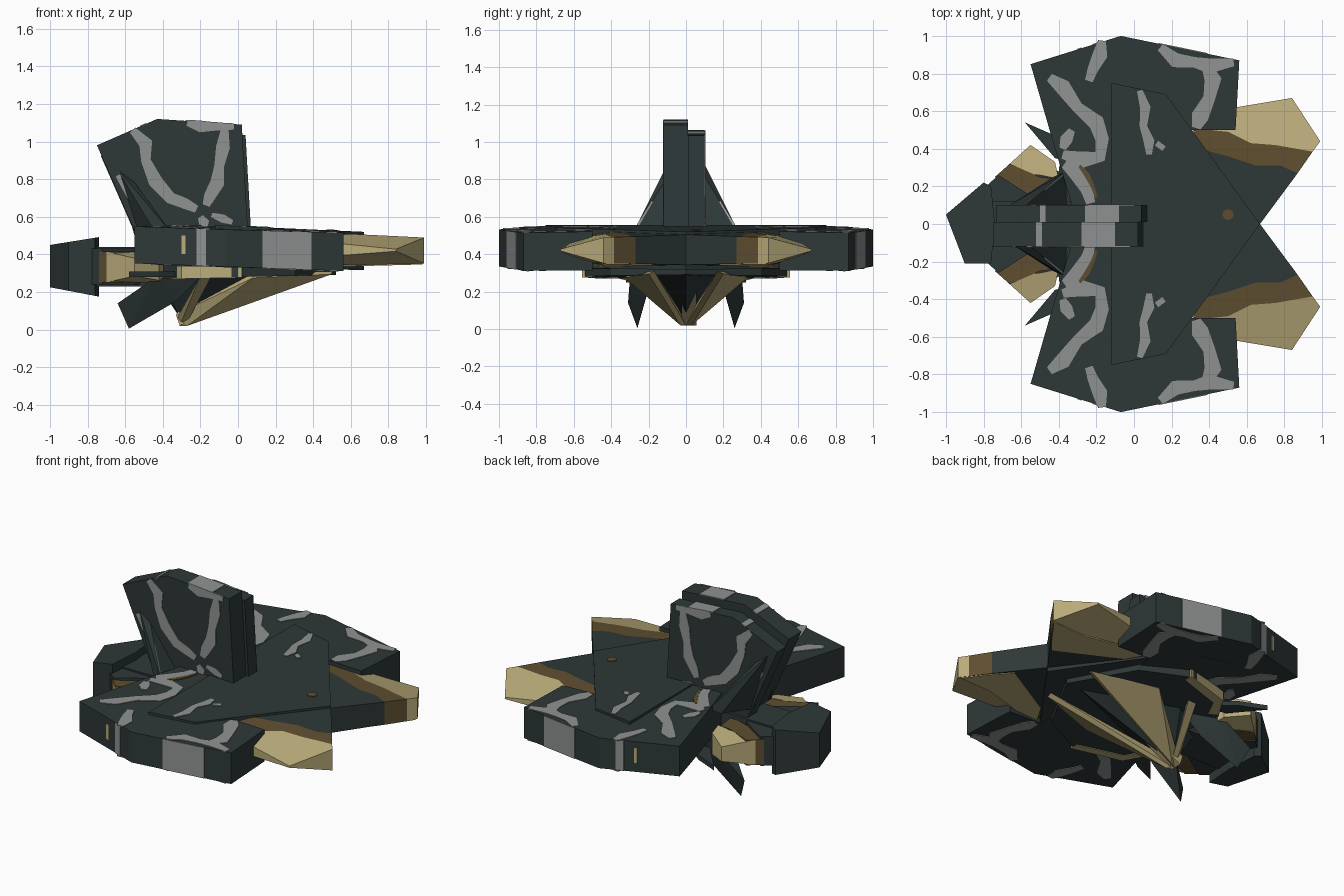
import bpy, bmesh, math
from mathutils import Vector

if "Cube" in bpy.data.objects:
    bpy.data.objects.remove(bpy.data.objects["Cube"])


def mat(name, r, g, b):
    m = bpy.data.materials.new(name)
    m.diffuse_color = (r, g, b, 1)
    m.use_nodes = True
    m.node_tree.nodes["Principled BSDF"].inputs["Base Color"].default_value = m.diffuse_color
    return m


SLATE = mat("dark_slate", 0.027, 0.039, 0.039)
GREY = mat("camo_grey", 0.28, 0.29, 0.29)
TAN = mat("tan", 0.49, 0.41, 0.195)
BROWN = mat("brown", 0.115, 0.077, 0.03)


def finish(name, bm, m):
    bmesh.ops.recalc_face_normals(bm, faces=bm.faces[:])
    me = bpy.data.meshes.new(name)
    bm.to_mesh(me)
    bm.free()
    me.materials.append(m)
    ob = bpy.data.objects.new(name, me)
    bpy.context.collection.objects.link(ob)
    return ob


def prism(name, pts, f0, f1, m):
    """Solid between two mapped copies of a 2D outline."""
    bm = bmesh.new()
    a = [bm.verts.new(f0(*p)) for p in pts]
    b = [bm.verts.new(f1(*p)) for p in pts]
    bm.faces.new(a[::-1])
    bm.faces.new(b)
    for i in range(len(pts)):
        j = (i + 1) % len(pts)
        bm.faces.new((a[i], a[j], b[j], b[i]))
    return finish(name, bm, m)


def hull(name, pts, m):
    bm = bmesh.new()
    for p in pts:
        bm.verts.new(p)
    r = bmesh.ops.convex_hull(bm, input=bm.verts[:])
    junk = {v for v in r["geom_interior"] if isinstance(v, bmesh.types.BMVert)}
    bmesh.ops.delete(bm, geom=list(junk), context="VERTS")
    return finish(name, bm, m)


def ribbon(pts, width):
    """Outline of a wavering stripe along a 2D path."""
    v = [Vector(p) for p in pts]
    left, right = [], []
    for i, p in enumerate(v):
        d = (v[min(i + 1, len(v) - 1)] - v[max(i - 1, 0)]).normalized()
        w = width * (0.3 if i in (0, len(v) - 1) else 0.5 + 0.1 * math.sin(i * 2.4))
        n = Vector((-d.y, d.x)) * w
        left.append(tuple(p + n))
        right.append(tuple(p - n))
    return left + right[::-1]


def level(s, c, kx, ky=0.0, up=0.0, taper=0.0, y0=0.44):
    """Map an outline to a tilted plane on side s; taper bends it beyond y0."""
    return lambda x, y: (x, s * y, c + kx * x + ky * y + up + taper * max(0, y - y0))


WING = [(-.55, .85), (-.07, 1), (.56, .87), (.54, .5), (.3, .5), (.25, 0), (-.3, 0), (-.42, .4)]
DECK = [(-.12, .75), (.17, .69), (.67, 0), (-.12, 0)]
FORE = [("fore_wing_tip", TAN, [(.31, .51), (.54, .5), (.54, .62), (.84, .67), (.99, .44), (.95, .385),
                                (.75, .42), (.62, .43), (.5, .49)]),
        ("fore_wing_band", BROWN, [(.31, .51), (.5, .49), (.62, .43), (.75, .42), (.95, .385), (.87, .27),
                                   (.78, .31), (.65, .31), (.5, .36), (.35, .4)]),
        ("fore_wing_root", SLATE, [(.35, .4), (.5, .36), (.65, .31), (.78, .31), (.87, .27), (.67, 0), (.2, 0)])]
WING_CAMO = [(.07, [(-.17, .975), (-.18, .9), (-.22, .82), (-.24, .76)]),
             (.075, [(-.45, .78), (-.38, .73), (-.3, .62), (-.2, .54), (-.17, .45), (-.18, .36), (-.28, .34), (-.38, .37)]),
             (.06, [(-.33, .5), (-.36, .45), (-.38, .4)]),
             (.07, [(.14, .94), (.22, .87), (.32, .86), (.4, .84), (.53, .86)]),
             (.08, [(.38, .85), (.42, .77), (.4, .67), (.35, .57), (.33, .51)]),
             (.08, [(-.37, .32), (-.3, .27), (-.25, .18), (-.23, .11)])]
DECK_CAMO = [(.05, [(.03, .71), (.06, .62), (.05, .52), (.08, .44), (.08, .37)]),
             (.05, [(.12, .43), (.16, .4)])]

for s in (-1, 1):
    side = "right" if s < 0 else "left"
    # broad slab wings and their camouflage on both faces
    wing_lo, wing_hi = (.332, -.036, 0), (.545, -.03, -.015)
    prism(f"{side}_wing", WING, level(s, *wing_lo), level(s, *wing_hi), SLATE)
    for i, (w, path) in enumerate(WING_CAMO):
        out = ribbon(path, w)
        prism(f"{side}_wing_camo_{i}", out, level(s, *wing_hi, -.002), level(s, *wing_hi, .004), GREY)
        if i < 5:
            prism(f"{side}_wing_under_camo_{i}", out, level(s, *wing_lo, -.004), level(s, *wing_lo, .002), GREY)
    # brown streak beside the fin
    prism(f"{side}_brown_streak", ribbon([(-.29, .31), (-.25, .26), (-.22, .2), (-.2, .14)], .025),
          level(s, *wing_hi, .0), level(s, *wing_hi, .006), BROWN)
    # bands round the wing's outer edge
    edge = lambda x: 1 - (x + .07) * (.13 / .63) if x > -.07 else 1 + (x + .07) * (.15 / .48)
    for i, (x0, x1, lo, hi, m) in enumerate([(.13, .39, 0, 1, GREY), (-.22, -.17, 0, 1, GREY), (-.3, -.28, .3, .8, TAN)]):
        def strip(off, lo=lo, hi=hi):
            def f(x, t):
                t = lo + (hi - lo) * t
                return (x, s * (edge(x) + off), (.332 - .036 * x) * (1 - t) + (.53 - .03 * x) * t)
            return f
        prism(f"{side}_edge_band_{i}", [(x0, 0), (x1, 0), (x1, 1), (x0, 1)], strip(-.003), strip(.004), m)
    # raised centre deck
    prism(f"{side}_deck", DECK, level(s, .33, -.02), level(s, .55, -.045), SLATE)
    for i, (w, path) in enumerate(DECK_CAMO):
        prism(f"{side}_deck_camo_{i}", ribbon(path, w), level(s, .55, -.045, 0, -.002),
              level(s, .55, -.045, 0, .004), GREY)
    # pointed front wings in three colour zones, thinning to the outer edge
    for name, m, pts in FORE:
        prism(f"{side}_{name}", pts, level(s, .325, .027, taper=.3), level(s, .538, -.049, taper=-.3), m)
    prism(f"{side}_fore_wing_underside", [(.33, .5), (.5, .495), (.75, .43), (.98, .43), (.87, .28), (.78, .17), (.4, .38)],
          level(s, .32, .027), level(s, .327, .027), TAN)
    # tail petals: dark root, brown middle, tan tip
    prism(f"{side}_tail_root", [(-.9, .1), (-.72, .26), (-.55, .15), (-.4, 0), (-.85, 0)],
          level(s, .24, 0), level(s, .43, 0), SLATE)
    prism(f"{side}_tail_middle", [(-.74, .25), (-.66, .32), (-.5, .25), (-.42, .24), (-.4, .1), (-.55, .15)],
          level(s, .25, 0), level(s, .415, 0), BROWN)
    prism(f"{side}_tail_tip", [(-.7, .285), (-.55, .42), (-.42, .33), (-.4, .24), (-.5, .26), (-.62, .27)],
          level(s, .25, 0, taper=.25, y0=.28), level(s, .415, 0, taper=-.25, y0=.28), TAN)
    # thin swept spikes beside the tail
    prism(f"{side}_side_spike", [(-.58, .54), (-.42, .47), (-.2, .3), (-.42, .35)],
          level(s, .28, 0), level(s, .31, 0), SLATE)
    # hanging lower fins
    hull(f"{side}_lower_fin", [(-.58, s * .26, .005), (-.64, s * .31, .14), (-.45, s * .3, .27),
                               (-.2, s * .2, .28), (-.48, s * .19, .25), (-.33, s * .22, .15)], SLATE)
    # buttresses at the fin's base
    hull(f"{side}_fin_buttress", [(-.66, s * .1, .88), (-.62, s * .06, .88), (-.55, s * .08, .5),
                                  (-.36, s * .09, .52), (-.36, s * .28, .52), (-.43, s * .25, .5)], SLATE)
    hull(f"{side}_buttress_camo", [(-.44, s * .21, .63), (-.48, s * .183, .69), (-.36, s * .283, .525),
                                   (-.38, s * .22, .525), (-.45, s * .16, .63)], GREY)
    # dark belly plate with a tan rear rim
    prism(f"{side}_belly_plate", [(-.4, .3), (-.3, .46), (0, .55), (.3, .4), (.52, 0), (-.4, 0)],
          level(s, .28, .02), level(s, .34, 0), SLATE)
    prism(f"{side}_belly_rim", [(-.38, .32), (-.3, .465), (.02, .555), (.02, .5), (-.27, .41), (-.33, .29)],
          level(s, .276, .02), level(s, .335, 0), TAN)
    # tan sheets spreading from the keel's lowest point to the belly
    hull(f"{side}_keel_sheet", [(-.31, 0, .02), (-.27, s * .03, .02), (-.33, s * .02, .08), (.5, s * .2, .295),
                                (.5, s * .17, .31), (.08, s * .33, .275), (.08, s * .3, .3)], TAN)
    # rear keel struts
    hull(f"{side}_keel_rib", [(-.31, 0, .02), (-.28, 0, .02), (-.32, s * .03, .07), (-.2, s * .34, .285),
                              (-.14, s * .34, .285), (-.17, s * .28, .29)], TAN)

# keel body and its tan centre post
hull("keel", [(-.3, 0, .05), (-.36, 0, .14), (-.42, -.1, .28), (-.42, .1, .28),
              (-.16, -.24, .29), (-.16, .24, .29), (.45, 0, .3)], SLATE)
hull("keel_post", [(x, y, z) for y in (-.025, .055)
                   for x, z in ((-.31, .02), (-.33, .08), (-.24, .2), (.02, .2), (-.05, .23))], TAN)

# faceted tail block
TAIL = [(-1, .05), (-.9, -.21), (-.76, -.21), (-.74, 0), (-.76, .2), (-.8, .22)]
prism("tail_block", TAIL, level(1, .035, -.19), level(1, .61, .16), SLATE)
prism("tail_stem", [(-.8, -.12), (-.3, -.12), (-.3, .12), (-.8, .12)], level(1, .23, 0), level(1, .44, 0), SLATE)


# twin upright fin slabs
def upright(y, dx=0, dz=0):
    return lambda x, z: (x + dx, y, z + dz)


FIN = [(-.75, .98), (-.43, 1.12), (.02, 1.09), (.055, .48), (-.53, .48)]
prism("tall_fin", FIN, upright(-.12), upright(.01), SLATE)
prism("short_fin", FIN, upright(.01, .02, -.055), upright(.1, .02, -.055), SLATE)
FIN_CAMO = [(.065, [(-.56, 1.06), (-.49, .99), (-.49, .9), (-.44, .79), (-.36, .7), (-.28, .67), (-.22, .64)]),
            (.055, [(-.27, 1.1), (-.2, 1.08), (-.12, 1.08), (-.02, 1.08)]),
            (.065, [(-.07, 1.07), (-.08, .97), (-.1, .87), (-.11, .78), (-.15, .71), (-.17, .66)]),
            (.05, [(-.2, .6), (-.18, .57), (-.18, .54)]),
            (.04, [(-.14, .61), (-.08, .59), (-.03, .57)]),
            (.04, [(-.64, .82), (-.58, .73), (-.5, .6)])]
for i, (w, path) in enumerate(FIN_CAMO):
    out = ribbon(path, w)
    prism(f"tall_fin_camo_{i}", out, upright(-.124), upright(-.118), GREY)
    prism(f"short_fin_camo_{i}", out, upright(.098, .02, -.055), upright(.104, .02, -.055), GREY)

# bands over the fin tops
for i, (x0, x1) in enumerate([(-.28, -.1), (-.52, -.49)]):
    top = (lambda x: 1.12 - (x + .43) * .0667) if x0 > -.43 else (lambda x: 1.12 + (x + .43) * .4375)
    for name, y0, y1, dx, dz in (("tall", -.12, .01, 0, 0), ("short", .01, .1, .02, -.055)):
        prism(f"{name}_fin_top_band_{i}", [(x0, y0), (x1, y0), (x1, y1), (x0, y1)],
              lambda x, y: (x + dx, y, top(x) + dz - .003), lambda x, y: (x + dx, y, top(x) + dz + .004), GREY)

# brown spot on the deck
prism("deck_spot", [(.5 + .03 * math.cos(k * math.pi / 4), .05 + .03 * math.sin(k * math.pi / 4)) for k in range(8)],
      level(1, .548, -.045), level(1, .554, -.045), BROWN)
